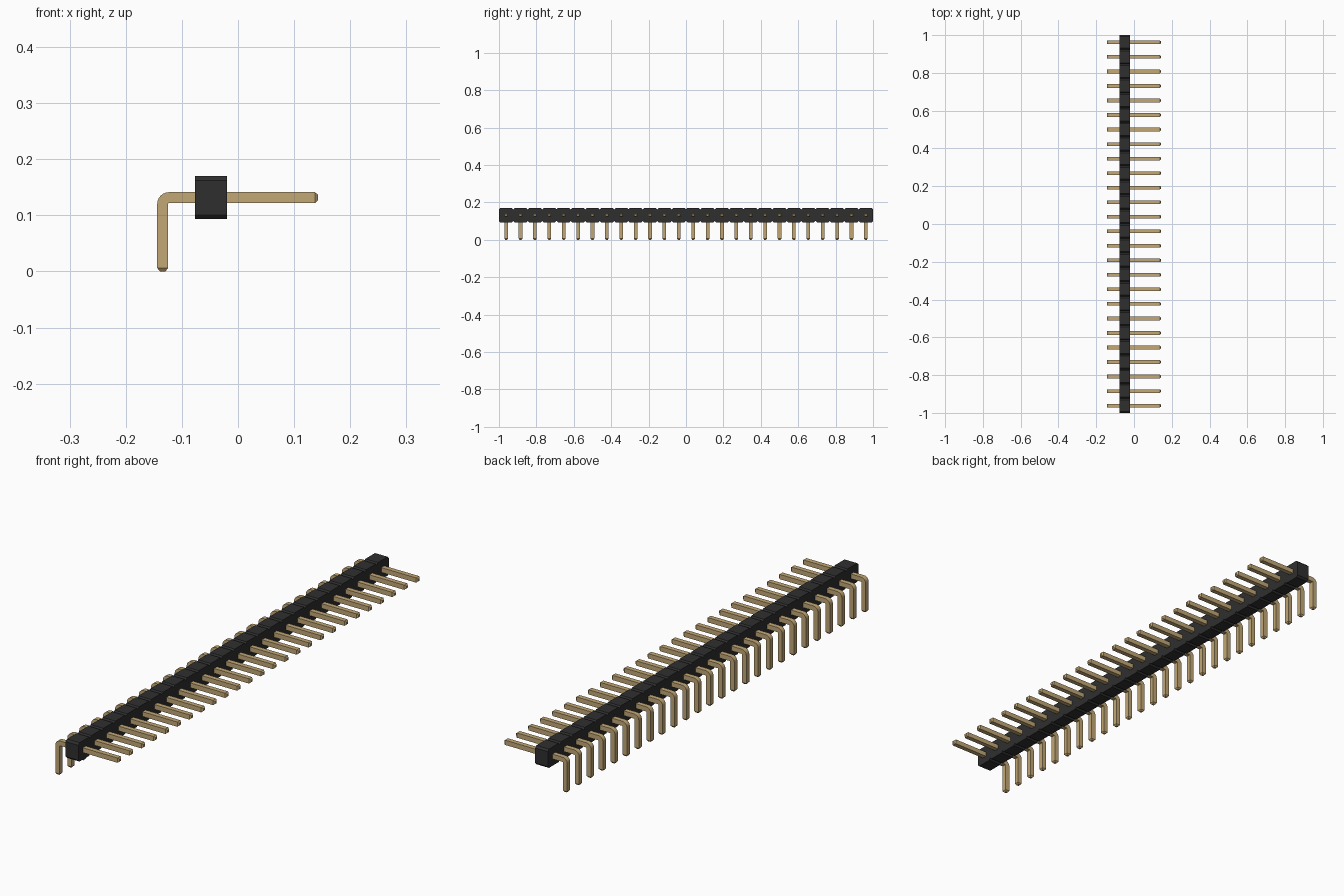
import bpy, bmesh
from math import cos, sin, pi
from mathutils import Vector

cube = bpy.data.objects.get("Cube")
if cube:
    bpy.data.objects.remove(cube, do_unlink=True)

COUNT = 26
PITCH = 2 / COUNT
FIRST_Y = -1 + PITCH / 2
HALF = 0.0097          # half the pin thickness
AXIS_Z = 0.1315        # height of the straight pin ends
LEG_X = -0.1343        # centre of the downward legs


def make_material(name, colour, roughness):
    mat = bpy.data.materials.new(name)
    mat.use_nodes = True
    mat.diffuse_color = colour
    shader = mat.node_tree.nodes["Principled BSDF"]
    shader.inputs["Base Color"].default_value = colour
    shader.inputs["Roughness"].default_value = roughness
    return mat


def finish(bm, name, mat):
    bmesh.ops.recalc_face_normals(bm, faces=bm.faces)
    mesh = bpy.data.meshes.new(name)
    bm.to_mesh(mesh)
    bm.free()
    mesh.materials.append(mat)
    obj = bpy.data.objects.new(name, mesh)
    bpy.context.collection.objects.link(obj)
    return obj


black = make_material("black plastic", (0.028, 0.028, 0.028, 1), 0.6)
gold = make_material("pale gold metal", (0.54, 0.39, 0.18, 1), 0.5)

# Housing: a row of joined octagons extruded across the strip
bm = bmesh.new()
half_y, half_z, cut = PITCH / 2, 0.0383, 0.0075
for i in range(COUNT):
    y = FIRST_Y + i * PITCH
    corners = []
    for sy, sz in ((1, 1), (-1, 1), (-1, -1), (1, -1)):
        side = (sy * half_y, sz * (half_z - cut))
        end = (sy * (half_y - cut), sz * half_z)
        corners += [side, end] if sy == sz else [end, side]
    bm.faces.new([bm.verts.new((-0.077, y + dy, AXIS_Z + dz)) for dy, dz in corners])
bmesh.ops.remove_doubles(bm, verts=bm.verts, dist=0.0005)
grown = bmesh.ops.extrude_face_region(bm, geom=bm.faces[:], use_keep_orig=True)
bmesh.ops.translate(bm, vec=(0.057, 0, 0),
                    verts=[g for g in grown["geom"] if isinstance(g, bmesh.types.BMVert)])
finish(bm, "housing", black)

# Pin: square rings swept down the leg, round the bend and along to the tip
# Each station is (centre x, centre z, angle of the outward side, half size)
TIP, TAPER, BEND = 0.006, 0.5, 0.0115
stations = [(LEG_X, 0, pi, HALF * TAPER), (LEG_X, TIP, pi, HALF)]
STEPS = 6
for k in range(STEPS + 1):
    a = pi - k / STEPS * pi / 2
    stations.append((LEG_X + BEND * (1 + cos(a)), AXIS_Z - BEND * (1 - sin(a)), a, HALF))
stations += [(0.143 - TIP, AXIS_Z, pi / 2, HALF), (0.143, AXIS_Z, pi / 2, HALF * TAPER)]

bm = bmesh.new()
rings = []
for x, z, a, h in stations:
    out = Vector((cos(a), 0, sin(a))) * h
    wide = Vector((0, h, 0))
    centre = Vector((x, FIRST_Y, z))
    rings.append([bm.verts.new(centre + u * out + v * wide)
                  for u, v in ((1, 1), (1, -1), (-1, -1), (-1, 1))])
for r, s in zip(rings, rings[1:]):
    for j in range(4):
        bm.faces.new((r[j], r[(j + 1) % 4], s[(j + 1) % 4], s[j]))
bm.faces.new(rings[0])
bm.faces.new(rings[-1])
pins = finish(bm, "bent_pins", gold)

bpy.ops.object.select_all(action="DESELECT")
pins.select_set(True)
bpy.context.view_layer.objects.active = pins
bpy.ops.object.shade_smooth_by_angle(angle=pi / 6)

# Repeat the pin along the strip
row = pins.modifiers.new("pin row", "ARRAY")
row.count = COUNT
row.use_relative_offset = False
row.use_constant_offset = True
row.constant_offset_displace = (0, PITCH, 0)
